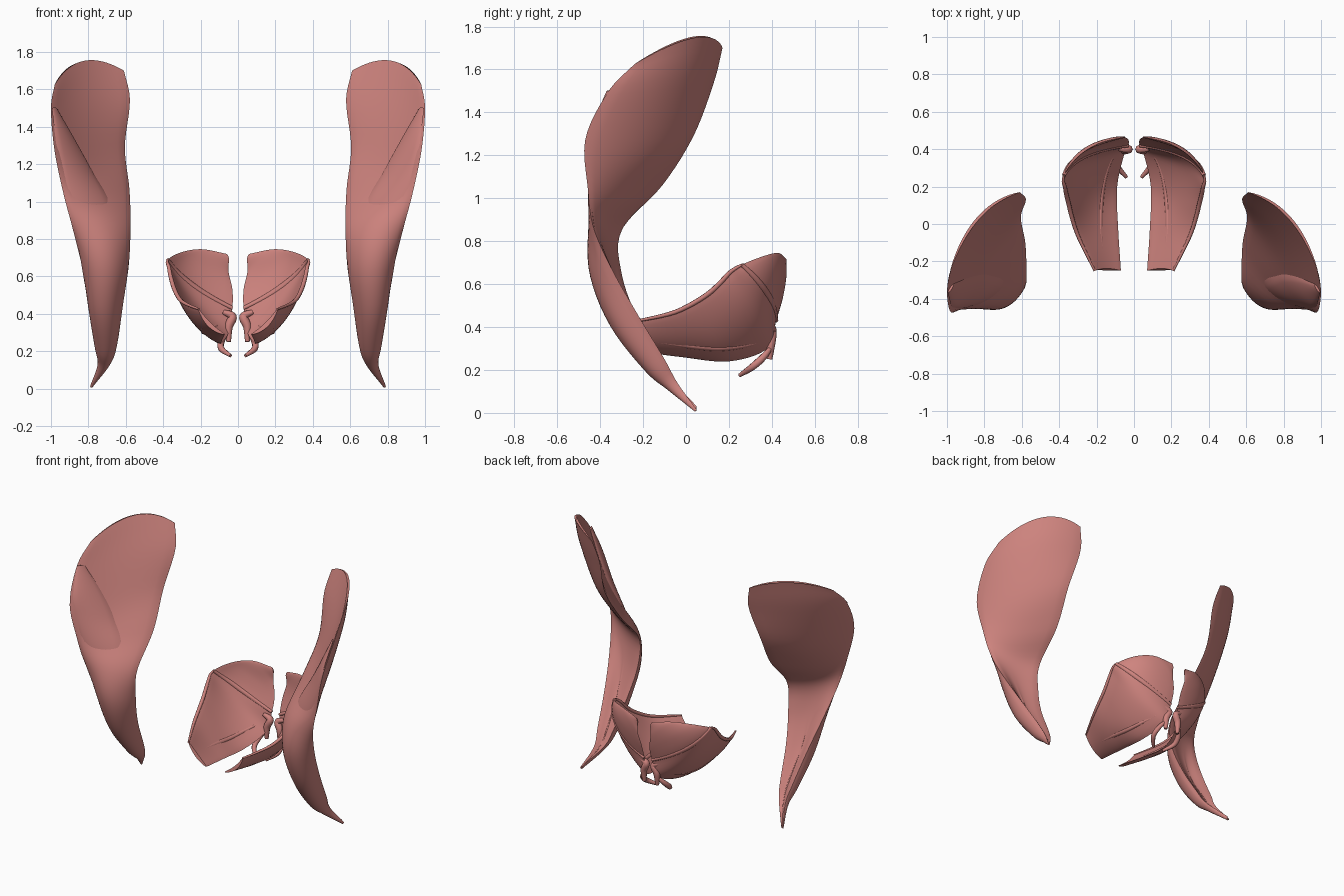
import bpy, bmesh, math
from mathutils import Vector

cube = bpy.data.objects.get("Cube")
if cube:
    bpy.data.objects.remove(cube, do_unlink=True)

muscle = bpy.data.materials.new("muscle pink")
muscle.use_nodes = True
PINK = (0.62, 0.23, 0.21, 1)
muscle.diffuse_color = PINK
muscle.node_tree.nodes["Principled BSDF"].inputs["Base Color"].default_value = PINK


def spline(points, s):
    """Smooth curve through a list of vectors, s from 0 to 1."""
    last = len(points) - 1
    i = min(int(s * last), last - 1)
    f = s * last - i
    b, c = points[i], points[i + 1]
    a = points[i - 1] if i > 0 else b * 2 - c
    d = points[i + 2] if i + 2 <= last else c * 2 - b
    return b + ((c - a) + ((a * 2 - b * 5 + c * 4 - d) + (b * 3 - a - c * 3 + d) * f) * f) * (f / 2)


def sheet_point(rows, s, t):
    """Point on a sheet: s runs along the rows, t across from outer to inner edge."""
    outer, mid, inner = (spline([Vector(r[k]) for r in rows], s) for k in range(3))
    pull = mid * 2 - (outer + inner) / 2
    return outer * (1 - t) ** 2 + pull * (2 * t * (1 - t)) + inner * t ** 2


def finish(ob):
    """Mirror a part to the other side and colour it."""
    ob.data.materials.append(muscle)
    mirror = ob.modifiers.new("Mirror", "MIRROR")
    mirror.use_axis = (True, False, False)
    mirror.use_mirror_merge = False


def sheet(name, rows, along=48, across=20):
    """Closed muscle sheet, thick in the belly and thin at both edges."""
    bm = bmesh.new()
    thick = [Vector((r[3], 0, 0)) for r in rows]
    rings = []
    for i in range(along + 1):
        s = i / along
        front, back = [], []
        for j in range(across + 1):
            t = j / across
            p = sheet_point(rows, s, t)
            e = 0.01
            du = sheet_point(rows, min(s + e, 1), t) - sheet_point(rows, max(s - e, 0), t)
            dv = sheet_point(rows, s, t + e) - sheet_point(rows, s, t - e)
            n = du.cross(dv).normalized()
            h = spline(thick, s).x * max(math.sin(math.pi * t), 0) ** 0.6
            front.append(bm.verts.new(p + n * h))
            if 0 < j < across:
                back.append(bm.verts.new(p - n * h))
        rings.append(front + back[::-1])
    for a, b in zip(rings, rings[1:]):
        for k in range(len(a)):
            m = (k + 1) % len(a)
            bm.faces.new((a[k], a[m], b[m], b[k]))
    bm.faces.new(rings[0])
    bm.faces.new(rings[-1])
    bmesh.ops.recalc_face_normals(bm, faces=bm.faces)
    mesh = bpy.data.meshes.new(name)
    bm.to_mesh(mesh)
    bm.free()
    ob = bpy.data.objects.new(name, mesh)
    bpy.context.collection.objects.link(ob)
    finish(ob)
    bpy.ops.object.select_all(action="DESELECT")
    ob.select_set(True)
    bpy.context.view_layer.objects.active = ob
    bpy.ops.object.shade_smooth_by_angle(angle=math.radians(40))


def cord(name, points, radius):
    """Round cord through points, slimmer at the ends."""
    curve = bpy.data.curves.new(name, "CURVE")
    curve.dimensions = "3D"
    curve.bevel_depth = radius
    curve.bevel_resolution = 2
    curve.use_fill_caps = True
    path = curve.splines.new("POLY")
    count = 24
    path.points.add(count)
    for i, p in enumerate(path.points):
        p.co = (*spline([Vector(q) for q in points], i / count), 1)
        p.radius = 0.5 + 0.5 * math.sin(math.pi * i / count)
    path.use_smooth = True
    ob = bpy.data.objects.new(name, curve)
    bpy.context.collection.objects.link(ob)
    finish(ob)


# Large side fan: outer edge, middle, inner edge, half thickness
fan = [
    ((.98, -.24, 1.625), (.83, .035, 1.75), (.61, .17, 1.7), .008),
    ((1, -.36, 1.5), (.84, -.06, 1.55), (.578, .13, 1.54), .025),
    ((.982, -.468, 1.28), (.82, -.2, 1.25), (.605, .035, 1.29), .035),
    ((.935, -.458, 1.05), (.78, -.32, 1.03), (.58, -.11, 1.06), .035),
    ((.885, -.43, .86), (.74, -.405, .86), (.575, -.3, .85), .035),
    ((.835, -.34, .66), (.72, -.4, .66), (.585, -.3, .65), .05),
    ((.79, -.22, .45), (.72, -.31, .43), (.617, -.23, .45), .05),
    ((.758, -.1, .25), (.71, -.16, .22), (.65, -.12, .25), .04),
    ((.745, -.04, .14), (.72, -.07, .12), (.68, -.06, .15), .02),
    ((.79, .05, .015), (.782, .045, .01), (.775, .05, .03), .005),
]
sheet("side_fan_muscle", fan)

# Lobe on the hollow side of the fan, narrow on top and blending out below
lobe = [
    ((.995, -.37, 1.5), (.98, -.345, 1.5), (.965, -.32, 1.49), .006),
    ((.975, -.44, 1.33), (.92, -.36, 1.32), (.86, -.28, 1.31), .022),
    ((.955, -.455, 1.18), (.87, -.37, 1.17), (.77, -.27, 1.15), .028),
    ((.915, -.445, 1.0), (.81, -.395, 1.0), (.69, -.31, 1.0), .02),
    ((.87, -.42, .82), (.77, -.42, .82), (.66, -.38, .82), .005),
]
sheet("inner_lobe", lobe, 24, 12)

# Half of the central bowl, from its front end round to the back edge
bowl = [
    ((.21, -.25, .425), (.15, -.24, .34), (.07, -.25, .29), .012),
    ((.305, -.05, .47), (.2, -.02, .335), (.085, -.02, .26), .014),
    ((.35, .11, .56), (.235, .15, .37), (.09, .2, .24), .014),
    ((.37, .2, .65), (.26, .3, .46), (.05, .38, .3), .014),
    ((.375, .26, .69), (.26, .37, .56), (.03, .42, .43), .014),
    ((.3, .36, .73), (.21, .42, .64), (.03, .45, .53), .012),
    ((.19, .43, .745), (.13, .45, .69), (.05, .465, .62), .01),
    ((.06, .465, .72), (.05, .465, .7), (.05, .465, .67), .004),
]
sheet("bowl_muscle", bowl)

# Bands lying on the bowl: rim, dividing band and lower fold
last = len(bowl) - 1
steps = [i / 8 for i in range(9)]
cord("bowl_rim", [sheet_point(bowl, s * 4 / last, 0) for s in steps], .012)
cord("dividing_band", [sheet_point(bowl, 4 / last, t) for t in steps], .02)
cord("lower_fold", [sheet_point(bowl, s * 3 / last, .42 + s * .45) for s in steps], .018)

# Small strips under the back of the bowl
cord("lower_loop", [(.05, .4, .31), (.085, .36, .26), (.09, .31, .215), (.04, .25, .175)], .018)
cord("middle_tab", [(.08, .4, .41), (.03, .4, .385), (.05, .395, .33), (.05, .39, .25)], .024)
